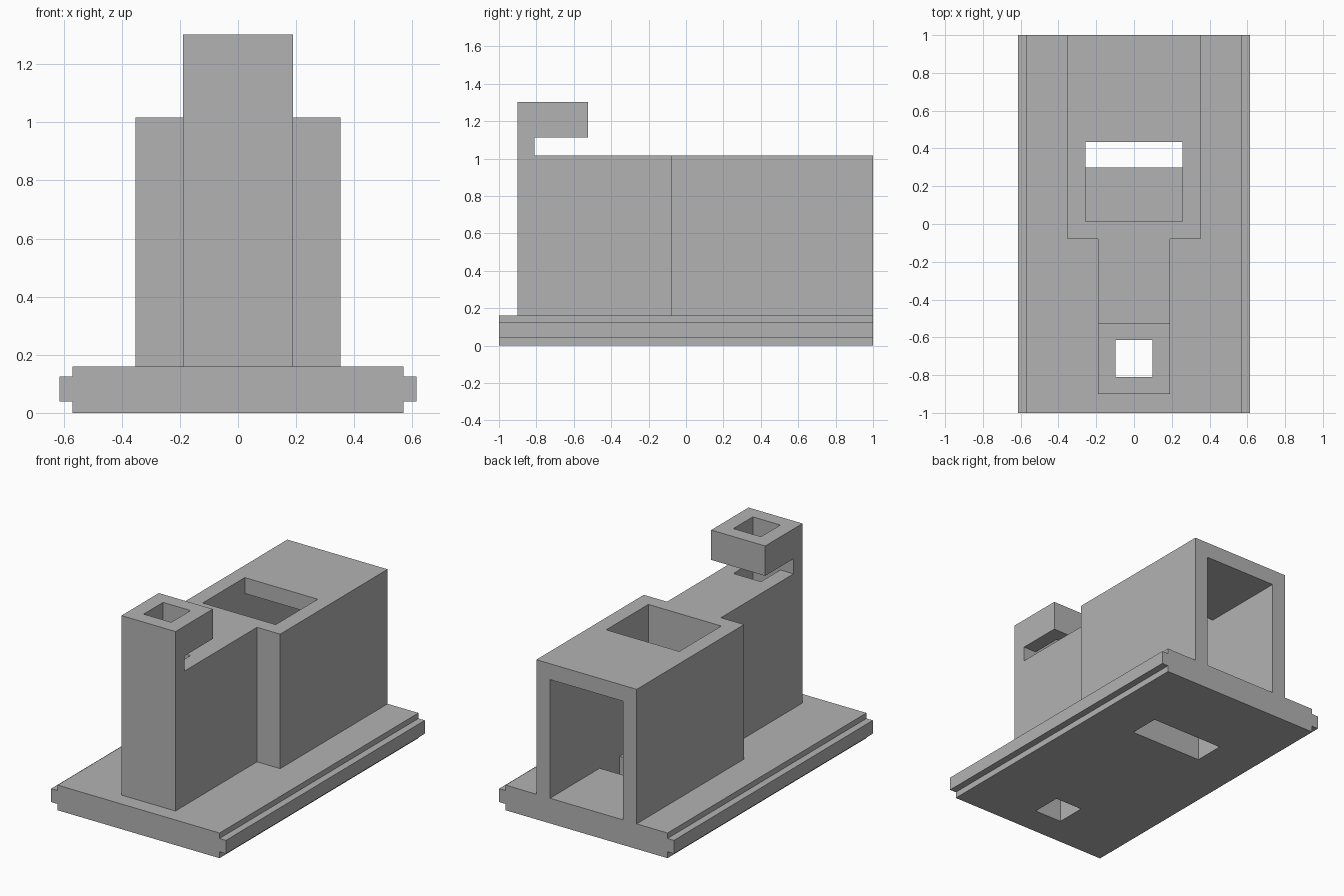
import bpy
import bmesh
from mathutils import Vector

default = bpy.data.objects.get("Cube")
if default:
    bpy.data.objects.remove(default, do_unlink=True)

# Single grey plastic
grey = bpy.data.materials.new("plain_grey")
grey.use_nodes = True
grey.diffuse_color = (0.45, 0.45, 0.45, 1)
grey.node_tree.nodes["Principled BSDF"].inputs["Base Color"].default_value = grey.diffuse_color


def prism(name, profile, depth, place):
    """Extrude a 2D profile from depth[0] to depth[1]; place maps (a, b, d) to xyz."""
    bm = bmesh.new()
    start = [bm.verts.new(place(a, b, depth[0])) for a, b in profile]
    face = bm.faces.new(start)
    shift = Vector(place(0, 0, depth[1])) - Vector(place(0, 0, depth[0]))
    grown = bmesh.ops.extrude_face_region(bm, geom=[face])["geom"]
    bmesh.ops.translate(bm, vec=shift,
                        verts=[g for g in grown if isinstance(g, bmesh.types.BMVert)])
    bmesh.ops.recalc_face_normals(bm, faces=bm.faces)
    mesh = bpy.data.meshes.new(name)
    bm.to_mesh(mesh)
    bm.free()
    mesh.materials.append(grey)
    obj = bpy.data.objects.new(name, mesh)
    bpy.context.collection.objects.link(obj)
    return obj


def box(name, half_width, y, z):
    outline = [(y[0], z[0]), (y[1], z[0]), (y[1], z[1]), (y[0], z[1])]
    return prism(name, outline, (-half_width, half_width), lambda a, b, d: (d, a, b))


def combine(target, tool, operation):
    """Apply a boolean and discard the tool."""
    mod = target.modifiers.new(operation, "BOOLEAN")
    mod.operation = operation
    mod.solver = "EXACT"
    mod.object = tool
    bpy.context.view_layer.update()
    evaluated = target.evaluated_get(bpy.context.evaluated_depsgraph_get())
    mesh = bpy.data.meshes.new_from_object(evaluated)
    target.modifiers.clear()
    target.data = mesh
    bpy.data.objects.remove(tool, do_unlink=True)


BASE_TOP, BODY_TOP = 0.16, 1.016

# Base plate with a tongue along each side
half = [(0.57, 0), (0.57, 0.04), (0.615, 0.04), (0.615, 0.125), (0.57, 0.125), (0.57, BASE_TOP)]
body = prism("slotted_housing", half + [(-a, b) for a, b in reversed(half)],
             (-1, 1), lambda a, b, d: (a, d, b))

# Wide rear housing
combine(body, box("rear_housing", 0.353, (-0.08, 1), (0.08, BODY_TOP)), "UNION")

# Narrow front column with its overhanging head
arm = [(-0.9, 0.08), (-0.04, 0.08), (-0.04, BODY_TOP), (-0.81, BODY_TOP),
       (-0.81, 1.112), (-0.525, 1.112), (-0.525, 1.302), (-0.9, 1.302)]
combine(body, prism("front_column", arm, (-0.19, 0.19), lambda a, b, d: (d, a, b)), "UNION")

# Rear chamber with its top window and floor slot, then the shaft through the column
combine(body, box("chamber", 0.257, (0.012, 1.2), (BASE_TOP, 0.915)), "DIFFERENCE")
combine(body, box("top_window", 0.257, (0.012, 0.435), (0.5, 1.2)), "DIFFERENCE")
combine(body, box("floor_slot", 0.257, (0.3, 0.5), (-0.2, 0.5)), "DIFFERENCE")
combine(body, box("column_shaft", 0.097, (-0.81, -0.615), (-0.2, 1.6)), "DIFFERENCE")
